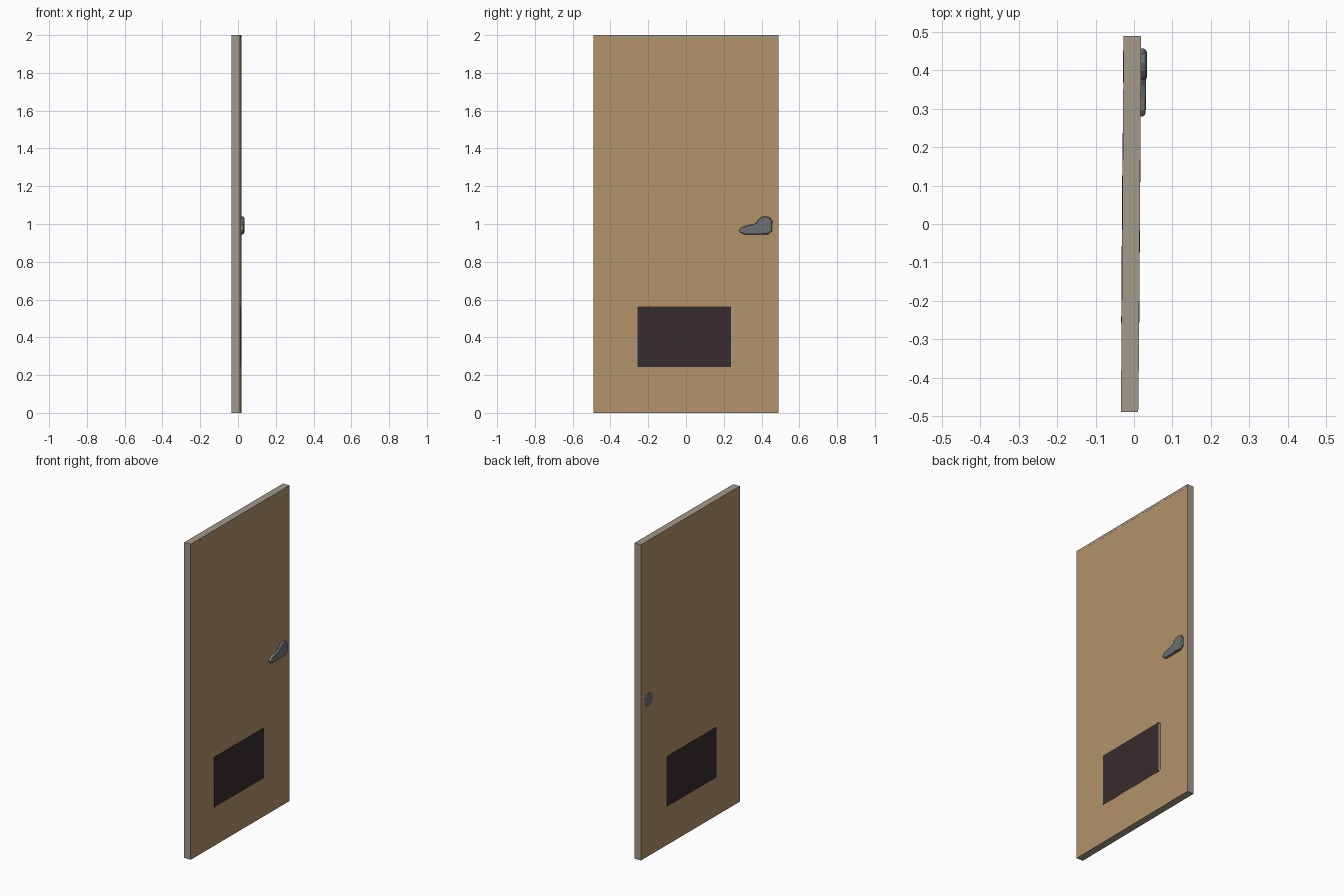
import bpy, bmesh, math

if "Cube" in bpy.data.objects:
    bpy.data.objects.remove(bpy.data.objects["Cube"])

TILT = 0.0071            # the door is turned very slightly about z
FRONT, BACK = 0.0145, -0.0305


def material(name, rgb):
    m = bpy.data.materials.new(name)
    m.diffuse_color = (*rgb, 1)
    m.use_nodes = True
    m.node_tree.nodes["Principled BSDF"].inputs["Base Color"].default_value = m.diffuse_color
    return m


tan = material("tan wood", (0.456, 0.292, 0.147))
edge = material("grey edge", (0.366, 0.319, 0.25))
black = material("dark panel", (0.037, 0.025, 0.027))
steel = material("steel grey", (0.15, 0.162, 0.175))
worn = material("worn steel", (0.27, 0.26, 0.235))


def finish(bm, name, mats, rule=None):
    bmesh.ops.recalc_face_normals(bm, faces=bm.faces)
    for f in bm.faces:
        if rule:
            f.material_index = rule(f)
    for v in bm.verts:
        v.co.x += TILT * v.co.y
    me = bpy.data.meshes.new(name)
    bm.to_mesh(me)
    bm.free()
    for m in mats:
        me.materials.append(m)
    ob = bpy.data.objects.new(name, me)
    bpy.context.collection.objects.link(ob)
    return ob


def box(name, x, y, z, mats, rule=None):
    bm = bmesh.new()
    bmesh.ops.create_cube(bm, size=1)
    for v in bm.verts:
        for i, (a, b) in enumerate((x, y, z)):
            v.co[i] = a if v.co[i] < 0 else b
    return finish(bm, name, mats, rule)


def raised(name, outline, x0, x1, inset, mats, rule=None):
    """Plate standing out from the door, its rim chamfered in two steps."""
    n = len(outline)
    cy = sum(p[0] for p in outline) / n
    cz = sum(p[1] for p in outline) / n
    bm = bmesh.new()
    rings = []
    for t, s in ((0, 1), (0.55, 1), (0.88, 1 - inset * 0.4), (1, 1 - inset)):
        rings.append([bm.verts.new((x0 + (x1 - x0) * t, cy + (y - cy) * s,
                                    cz + (z - cz) * s)) for y, z in outline])
    for a, b in zip(rings, rings[1:]):
        for i in range(n):
            j = (i + 1) % n
            bm.faces.new((a[i], a[j], b[j], b[i]))
    bm.faces.new(rings[0])
    bm.faces.new(rings[-1])
    return finish(bm, name, mats, rule)


# Door slab: wood on the broad faces, grey on the narrow edges
box("door_slab", (BACK, FRONT), (-0.49, 0.49), (0, 2), [tan, edge],
    lambda f: 0 if abs(f.normal.x) > 0.5 else 1)

# Dark lower panel on both faces
for side, x in (("front", FRONT), ("back", BACK)):
    box("lower_panel_" + side, (x - 0.001, x + 0.001), (-0.257, 0.237),
        (0.243, 0.563), [black])

# Worn strips beside the panel and along the top
for name, y, z in (("left", (-0.27, -0.257), (0.25, 0.39)),
                   ("right", (0.237, 0.25), (0.25, 0.55)),
                   ("top", (-0.4, 0.489), (1.985, 1.999))):
    box("worn_strip_" + name, (FRONT - 0.001, FRONT + 0.0006), y, z, [edge])

# Handle: rounded rose and lever
rose = [(0.375, 0.96), (0.39, 0.945), (0.435, 0.945), (0.455, 0.962),
        (0.457, 1.015), (0.443, 1.035), (0.42, 1.041), (0.398, 1.036),
        (0.382, 1.023), (0.372, 1.0)]
raised("handle_rose", rose, FRONT - 0.002, 0.0305, 0.22, [steel])

lever = [(0.28, 0.968), (0.287, 0.955), (0.31, 0.945), (0.355, 0.945),
         (0.41, 0.945), (0.41, 1.02), (0.378, 1.01), (0.36, 0.999),
         (0.325, 0.993), (0.295, 0.983)]
raised("handle_lever", lever, FRONT - 0.002, 0.0285, 0.2, [steel, worn],
       lambda f: 1 if f.calc_center_median().y < 0.33 else 0)

# Flush lock disc on the other face
disc = [(0.41 + 0.042 * math.cos(i * math.tau / 12),
         0.99 + 0.042 * math.sin(i * math.tau / 12)) for i in range(12)]
raised("back_lock_disc", disc, BACK + 0.001, BACK - 0.001, 0.02, [steel])
